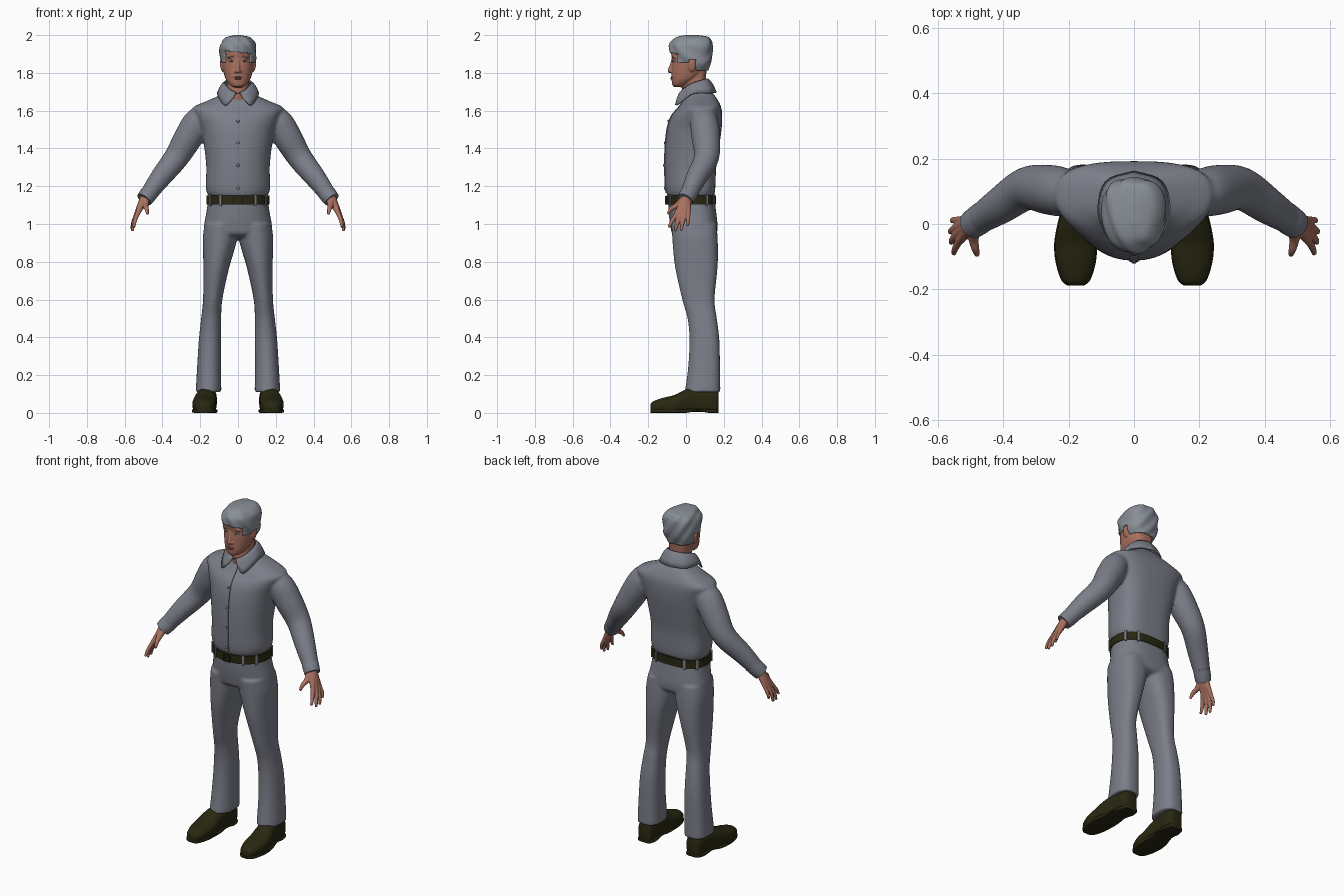
import bpy, bmesh, math
from mathutils import Vector, Matrix

if "Cube" in bpy.data.objects:
    bpy.data.objects.remove(bpy.data.objects["Cube"])


def material(name, rgb):
    m = bpy.data.materials.new(name)
    m.diffuse_color = (*rgb, 1)
    m.use_nodes = True
    m.node_tree.nodes["Principled BSDF"].inputs["Base Color"].default_value = m.diffuse_color
    return m


CLOTH = material("grey cloth", (0.20, 0.21, 0.25))
HAIR = material("grey hair", (0.25, 0.275, 0.31))
SKIN = material("skin", (0.40, 0.165, 0.115))
LIP = material("lip", (0.30, 0.10, 0.08))
LEATHER = material("dark leather", (0.022, 0.021, 0.006))
EYE = material("eye white", (0.42, 0.42, 0.44))
IRIS = material("iris", (0.04, 0.05, 0.06))


def smooth_keys(keys, k):
    """Catmull-Rom interpolation of tuples."""
    out, n = [], len(keys)
    for i in range(n - 1):
        a, b, c, d = (keys[max(0, min(n - 1, i + j))] for j in (-1, 0, 1, 2))
        for s in range(k):
            t = s / k
            out.append(tuple(0.5 * (2*q + (r-p)*t + (2*p-5*q+4*r-w)*t*t + (3*q-p-3*r+w)*t**3)
                             for p, q, r, w in zip(a, b, c, d)))
    out.append(tuple(keys[-1]))
    return out


def skin(bm, rings):
    """Closed surface through a list of rings."""
    vs = [[bm.verts.new(p) for p in r] for r in rings]
    n = len(vs[0])
    for a, b in zip(vs, vs[1:]):
        for i in range(n):
            bm.faces.new((a[i], a[(i+1) % n], b[(i+1) % n], b[i]))
    bm.faces.new(vs[0][::-1])
    bm.faces.new(vs[-1])


def section(z, cx, hw, yf, yb, a, nf=2.1, nb=2.6):
    """Point at angle a of a cross-section (rounder front, flatter back)."""
    c = yf + 0.55 * (yb - yf)
    s, co = math.sin(a), math.cos(a)
    e = 2 / (nf if s < 0 else nb)
    x = cx + hw * math.copysign(abs(co) ** e, co)
    y = c + (c - yf if s < 0 else yb - c) * math.copysign(abs(s) ** e, s)
    return Vector((x, y, z))


def loft(bm, keys, k=5, seg=40, side=1, flip=False, nf=2.1, nb=2.6):
    rings = []
    for q in smooth_keys(keys, k):
        r = [section(*q, 2 * math.pi * i / seg, nf, nb) for i in range(seg)]
        rings.append([(side * p.x, p.z, p.y) if flip else (side * p.x, p.y, p.z) for p in r])
    skin(bm, rings)


def tube(bm, keys, k=5, seg=16, side=1):
    """Round tube through (x, y, z, radius) keys."""
    q = smooth_keys(keys, k)
    pts = [Vector(p[:3]) for p in q]
    rings = []
    for i, p in enumerate(pts):
        t = (pts[min(i+1, len(pts)-1)] - pts[max(i-1, 0)]).normalized()
        u = t.cross(Vector((0, 1, 0))).normalized()
        w = t.cross(u)
        rings.append([])
        for j in range(seg):
            a = 2 * math.pi * j / seg
            v = p + (u * math.cos(a) + w * math.sin(a)) * q[i][3]
            rings[-1].append((side * v.x, v.y, v.z))
    skin(bm, rings)


def ball(bm, loc, rad, rot=0):
    bmesh.ops.create_uvsphere(bm, u_segments=16, v_segments=10, radius=1, matrix=Matrix.Translation(loc)
                              @ Matrix.Rotation(rot, 4, 'Y') @ Matrix.Diagonal((*rad, 1)))


def box(bm, loc, size, rot=0):
    bmesh.ops.create_cube(bm, size=1, matrix=Matrix.Translation(loc)
                          @ Matrix.Rotation(rot, 4, 'Z') @ Matrix.Diagonal((*size, 1)))


def finish(bm, name, mat, voxel=0, relax=5, angle=50):
    bmesh.ops.recalc_face_normals(bm, faces=bm.faces)
    me = bpy.data.meshes.new(name)
    bm.to_mesh(me)
    bm.free()
    me.materials.append(mat)
    me.shade_smooth()
    me.set_sharp_from_angle(angle=math.radians(angle))
    ob = bpy.data.objects.new(name, me)
    bpy.context.collection.objects.link(ob)
    if voxel:  # fuse overlapping volumes
        m = ob.modifiers.new("fuse", 'REMESH')
        m.mode, m.voxel_size, m.use_smooth_shade = 'VOXEL', voxel, True
        m = ob.modifiers.new("relax", 'SMOOTH')
        m.factor, m.iterations = 0.5, relax
    return ob


# shirt: torso and sleeves
torso = [(1.145, 0, .155, -.098, .148), (1.19, 0, .170, -.108, .155), (1.30, 0, .168, -.112, .160),
         (1.40, 0, .178, -.110, .174), (1.50, 0, .195, -.100, .188), (1.57, 0, .222, -.078, .192),
         (1.615, 0, .240, -.042, .187), (1.65, 0, .168, -.018, .172), (1.685, 0, .092, -.008, .148),
         (1.72, 0, .062, .0, .115)]
bm = bmesh.new()
loft(bm, torso, nb=3)
for s in (1, -1):
    tube(bm, [(.17, .095, 1.575, .058), (.215, .097, 1.54, .074), (.262, .105, 1.46, .076),
              (.328, .108, 1.35, .066), (.41, .055, 1.245, .056), (.482, .008, 1.148, .043)], seg=24, side=s)
finish(bm, "shirt", CLOTH, .008)

# cuffs
bm = bmesh.new()
for s in (1, -1):
    tube(bm, [(.455, .028, 1.182, .046), (.478, .01, 1.153, .046), (.497, -.004, 1.129, .043)], seg=24, side=s)
finish(bm, "cuffs", CLOTH)

# placket and buttons
dense = [q for q in smooth_keys(torso, 5) if 1.16 < q[0] < 1.66]
bm = bmesh.new()
skin(bm, [[(-.014, q[3] - .004, q[0]), (.014, q[3] - .004, q[0]),
           (.014, q[3] + .012, q[0]), (-.014, q[3] + .012, q[0])] for q in dense])
finish(bm, "placket", CLOTH)
bm = bmesh.new()
for z in (1.19, 1.31, 1.43, 1.545):
    y = min(dense, key=lambda q: abs(q[0] - z))[3]
    ball(bm, (0, y - .005, z), (.008, .004, .008))
finish(bm, "buttons", CLOTH)

# collar: half strip from neck edge to outer edge, mirrored
inner = [(.004, -.028, 1.69), (.045, -.014, 1.715), (.070, .035, 1.745), (.052, .095, 1.763), (0, .114, 1.768)]
outer = [(.022, -.042, 1.668), (.070, -.050, 1.628), (.108, .035, 1.688), (.085, .128, 1.692), (0, .160, 1.695)]
bm = bmesh.new()
for s in (1, -1):
    rows = []
    for a, b in zip(smooth_keys(inner, 5), smooth_keys(outer, 5)):
        rows.append([bm.verts.new((s * (a[0] + (b[0]-a[0]) * t), a[1] + (b[1]-a[1]) * t,
                                   a[2] + (b[2]-a[2]) * t + .012 * math.sin(math.pi * t))) for t in (0, .25, .5, .75, 1)])
    for p, q in zip(rows, rows[1:]):
        for j in range(4):
            bm.faces.new((p[j], q[j], q[j+1], p[j+1]))
bmesh.ops.remove_doubles(bm, verts=bm.verts, dist=.0005)
collar = finish(bm, "collar", CLOTH, angle=60)
m = collar.modifiers.new("thickness", 'SOLIDIFY')
m.thickness, m.offset = .007, 0

# trousers: hips and legs
bm = bmesh.new()
loft(bm, [(1.14, 0, .157, -.096, .150), (1.06, 0, .168, -.092, .160), (.99, 0, .180, -.083, .167),
          (.945, 0, .175, -.070, .160), (.925, 0, .12, -.02, .12)])
legs = [(1.0, .088, .088, -.078, .162), (.93, .094, .092, -.073, .167), (.85, .104, .081, -.067, .169),
        (.76, .116, .067, -.056, .166), (.60, .134, .051, -.020, .151), (.50, .142, .053, .008, .163),
        (.39, .148, .059, .018, .176), (.25, .153, .063, .012, .180), (.11, .156, .068, -.006, .182)]
for s in (1, -1):
    loft(bm, legs, side=s)
finish(bm, "trousers", CLOTH, .008)

# belt, buckle and loops
belt = (0, .167, -.103, .158)
bm = bmesh.new()
loft(bm, [(1.102, *belt), (1.15, *belt)], k=1, seg=64)
finish(bm, "belt", LEATHER)
bm = bmesh.new()
for dx, dz, w, h in ((-.02, 0, .006, .046), (.02, 0, .006, .046), (0, .02, .046, .006), (0, -.02, .046, .006)):
    box(bm, (dx, -.106, 1.126 + dz), (w, .008, h))
box(bm, (.004, -.106, 1.126), (.03, .005, .005))
finish(bm, "buckle", LEATHER)
bm = bmesh.new()
for deg in (-150, -122, -58, -30, 30, 62, 118, 150):
    a = math.radians(deg)
    p, q = section(1.126, *belt, a), section(1.126, *belt, a + .02)
    box(bm, p, (.012, .010, .062), math.atan2(q.y - p.y, q.x - p.x))
finish(bm, "belt_loops", CLOTH)

# shoes with soles
shoe = [(-.188, .178, .022, .012, .045), (-.172, .178, .041, .004, .062), (-.12, .178, .058, .002, .080),
        (-.06, .178, .063, .002, .095), (0, .173, .058, .004, .125), (.06, .166, .051, .006, .140),
        (.12, .162, .050, .002, .140), (.162, .160, .042, .002, .130), (.172, .160, .030, .012, .115)]
for s, tag in ((1, "left"), (-1, "right")):
    bm = bmesh.new()
    loft(bm, shoe, seg=32, side=s, flip=True, nf=4, nb=2)
    loft(bm, [(y, x, w + .003, .010 if .01 < y < .07 else 0, .020) for y, x, w, _, _ in shoe],
         k=3, seg=24, side=s, flip=True, nf=6, nb=6)
    finish(bm, tag + "_shoe", LEATHER)

# hands: every digit runs from the wrist to its tip
digits = [[(.487, .004, 1.15, .026), (.53, -.048, 1.058, .013), (.546, -.074, 1.015, .0105), (.551, -.092, .982, .007)],
          [(.490, .004, 1.15, .026), (.536, -.028, 1.050, .014), (.554, -.048, 1.0, .011), (.559, -.058, .962, .007)],
          [(.490, .006, 1.15, .026), (.537, -.008, 1.050, .014), (.557, -.020, 1.0, .0105), (.561, -.025, .964, .007)],
          [(.487, .008, 1.15, .024), (.532, .012, 1.060, .012), (.552, .012, 1.02, .0095), (.556, .008, .990, .006)],
          [(.487, .0, 1.14, .024), (.490, -.045, 1.100, .016), (.484, -.078, 1.080, .012), (.479, -.096, 1.052, .007)]]
for s, tag in ((1, "left"), (-1, "right")):
    bm = bmesh.new()
    for d in digits:
        tube(bm, d, seg=12, side=s)
    finish(bm, tag + "_hand", SKIN, .0035, 3)

# head: skull, neck, nose, ears
bm = bmesh.new()
loft(bm, [(1.724, 0, .020, -.062, -.02), (1.735, 0, .041, -.072, .0), (1.76, 0, .061, -.076, .04),
          (1.79, 0, .073, -.077, .08), (1.83, 0, .081, -.076, .10), (1.87, 0, .084, -.074, .115),
          (1.91, 0, .084, -.079, .12), (1.95, 0, .076, -.068, .115), (1.98, 0, .045, -.030, .08)])
loft(bm, [(1.64, 0, .066, -.016, .11), (1.70, 0, .058, -.022, .105), (1.76, 0, .058, -.012, .105),
          (1.83, 0, .062, -.01, .11)])
tube(bm, [(0, -.070, 1.872, .008), (0, -.077, 1.84, .009), (0, -.086, 1.814, .011), (0, -.082, 1.802, .009)], seg=12)
for s in (1, -1):
    ball(bm, (s * .013, -.078, 1.808), (.008, .009, .007))
    ball(bm, (s * .086, .032, 1.838), (.009, .020, .034), s * .15)
    ball(bm, (s * .034, -.062, 1.884), (.024, .011, .007), s * .1)
finish(bm, "head", SKIN, .004, 3)

# face details
bm, bi, bb = bmesh.new(), bmesh.new(), bmesh.new()
for s in (1, -1):
    ball(bm, (s * .034, -.061, 1.862), (.014, .010, .006))
    ball(bi, (s * .033, -.067, 1.862), (.005, .006, .005))
    ball(bb, (s * .035, -.068, 1.886), (.021, .007, .003), s * .1)
finish(bm, "eyes", EYE)
finish(bi, "irises", IRIS)
finish(bb, "eyebrows", HAIR)
bm = bmesh.new()
ball(bm, (0, -.072, 1.777), (.024, .010, .004))
ball(bm, (0, -.072, 1.769), (.020, .011, .005))
finish(bm, "lips", LIP)

# hair: wavy cap trimmed along the hairline
bm = bmesh.new()
loft(bm, [(1.79, 0, .070, -.07, .108), (1.83, 0, .086, -.074, .122), (1.87, 0, .094, -.080, .134),
          (1.91, 0, .097, -.088, .139), (1.95, 0, .093, -.088, .139), (1.975, 0, .078, -.070, .132),
          (1.992, 0, .054, -.045, .115), (2.0, 0, .015, .0, .06)], k=8, seg=72)
for v in bm.verts:
    wave = .003 * math.sin(85 * v.co.x + 35 * v.co.y + 60 * v.co.z)
    v.co += Vector((v.co.x, v.co.y - .03, 0)).normalized() * wave


def hairline(p):
    if p.y < -.045:
        return 1.908 - .10 * p.x
    return 1.855 if p.y < .012 else 1.872 if p.y < .05 else 1.815


bmesh.ops.delete(bm, geom=[f for f in bm.faces if f.calc_center_median().z < hairline(f.calc_center_median())],
                 context='FACES')
hair = finish(bm, "hair", HAIR)
m = hair.modifiers.new("thickness", 'SOLIDIFY')
m.thickness, m.offset = .012, -1
